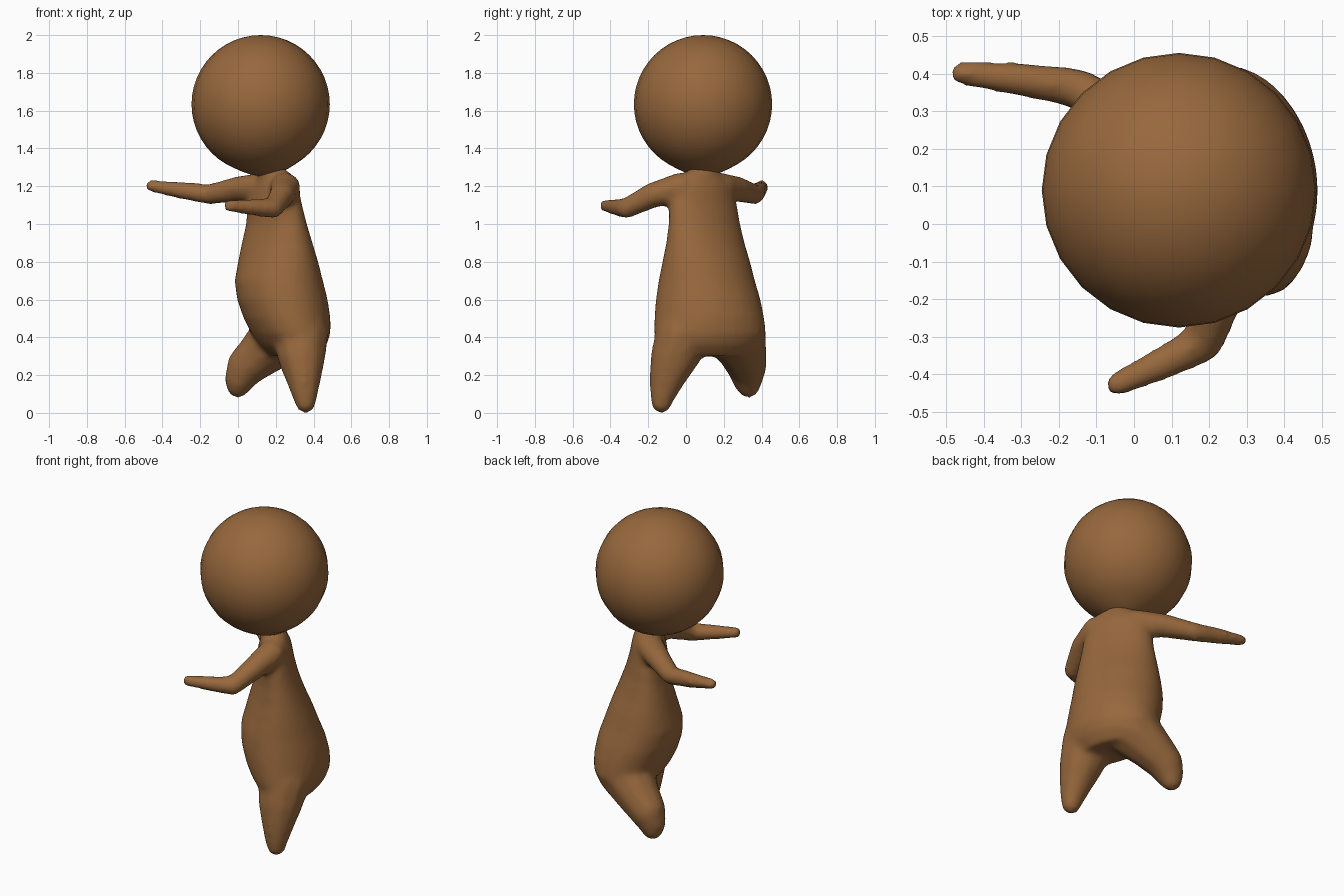
import bpy, bmesh, math
from mathutils import Vector, Matrix

brown = bpy.data.materials.new("warm brown")
brown.diffuse_color = (0.31, 0.138, 0.046, 1)


def finish(bm, name):
    me = bpy.data.meshes.new(name)
    bm.to_mesh(me)
    bm.free()
    me.materials.append(brown)
    ob = bpy.data.objects.new(name, me)
    bpy.context.collection.objects.link(ob)
    me.polygons.foreach_set("use_smooth", [True] * len(me.polygons))
    return ob


def loft(bm, rings):
    """Skin a list of vertex rings and cap both ends."""
    loops = [[bm.verts.new(p) for p in r] for r in rings]
    n = len(loops[0])
    for a, b in zip(loops, loops[1:]):
        for i in range(n):
            j = (i + 1) % n
            bm.faces.new((a[i], a[j], b[j], b[i]))
    bm.faces.new(loops[0][::-1])
    bm.faces.new(loops[-1])


def limb(bm, path):
    """Round tapering limb through (x, y, z, radius) points."""
    for a, b in zip(path, path[1:]):
        a, b = Vector(a), Vector(b)
        steps = max(2, int((b - a).length / 0.02))
        for k in range(steps + 1):
            p = a.lerp(b, k / steps)
            bmesh.ops.create_icosphere(bm, subdivisions=2, radius=p[3],
                                       matrix=Matrix.Translation(p.xyz))


bm = bmesh.new()

# torso sections: z, x min, x max, y min, y max, diagonal slant
sections = [
    (0.30, 0.17, 0.42, -0.06, 0.34, -0.25),
    (0.36, 0.11, 0.47, -0.14, 0.40, -0.20),
    (0.42, 0.07, 0.49, -0.17, 0.425, -0.15),
    (0.50, 0.03, 0.49, -0.168, 0.415, -0.10),
    (0.60, -0.005, 0.475, -0.16, 0.395, -0.10),
    (0.70, -0.018, 0.45, -0.145, 0.365, -0.15),
    (0.80, 0.0, 0.425, -0.125, 0.34, -0.25),
    (0.90, 0.02, 0.395, -0.105, 0.31, -0.37),
    (1.00, 0.043, 0.365, -0.092, 0.287, -0.48),
    (1.10, 0.05, 0.34, -0.09, 0.27, -0.52),
    (1.20, 0.07, 0.32, -0.07, 0.25, -0.55),
    (1.26, 0.10, 0.29, -0.03, 0.20, -0.55),
    (1.29, 0.14, 0.25, 0.02, 0.15, -0.40),
]
rings = []
for z, x0, x1, y0, y1, c in sections:
    ring = []
    for i in range(32):
        t = math.tau * i / 32
        s = c * math.cos(t) + math.sqrt(1 - c * c) * math.sin(t)
        ring.append(((x0 + x1) / 2 + (x1 - x0) / 2 * math.cos(t),
                     (y0 + y1) / 2 + (y1 - y0) / 2 * s, z))
    rings.append(ring)
loft(bm, rings)

# arms
limb(bm, [(0.12, 0.18, 1.19, 0.085), (0.0, 0.27, 1.185, 0.07),
          (-0.15, 0.362, 1.157, 0.056), (-0.30, 0.385, 1.178, 0.048),
          (-0.462, 0.402, 1.202, 0.034)])
limb(bm, [(0.25, -0.03, 1.19, 0.085), (0.235, -0.17, 1.155, 0.07),
          (0.185, -0.315, 1.083, 0.056), (0.09, -0.365, 1.088, 0.048),
          (-0.047, -0.428, 1.097, 0.035)])

# standing leg and raised leg
limb(bm, [(0.33, -0.01, 0.42, 0.155), (0.338, -0.06, 0.30, 0.13),
          (0.347, -0.095, 0.2, 0.10), (0.354, -0.123, 0.1, 0.07),
          (0.358, -0.13, 0.052, 0.056)])
limb(bm, [(0.24, 0.26, 0.42, 0.165), (0.13, 0.30, 0.32, 0.13),
          (0.045, 0.322, 0.245, 0.108), (0.01, 0.325, 0.18, 0.083),
          (0.0, 0.33, 0.14, 0.063)])

# neck flaring into the head
limb(bm, [(0.19, 0.085, 1.24, 0.075), (0.165, 0.085, 1.30, 0.068)])

body = finish(bm, "body")
rm = body.modifiers.new("fuse", "REMESH")
rm.mode = "VOXEL"
rm.voxel_size = 0.016
rm.use_smooth_shade = True
sm = body.modifiers.new("blend", "SMOOTH")
sm.factor = 0.5
sm.iterations = 10

# head
bm = bmesh.new()
bmesh.ops.create_uvsphere(bm, u_segments=24, v_segments=24, radius=0.366,
                          matrix=Matrix.Translation((0.12, 0.09, 1.634)))
# pull the underside slightly towards the neck
for v in bm.verts:
    d = Vector((v.co.x - 0.15, v.co.y - 0.09)).length
    if v.co.z < 1.4 and d < 0.16:
        v.co.z -= 0.02 * (1 - d / 0.16)
finish(bm, "head")
